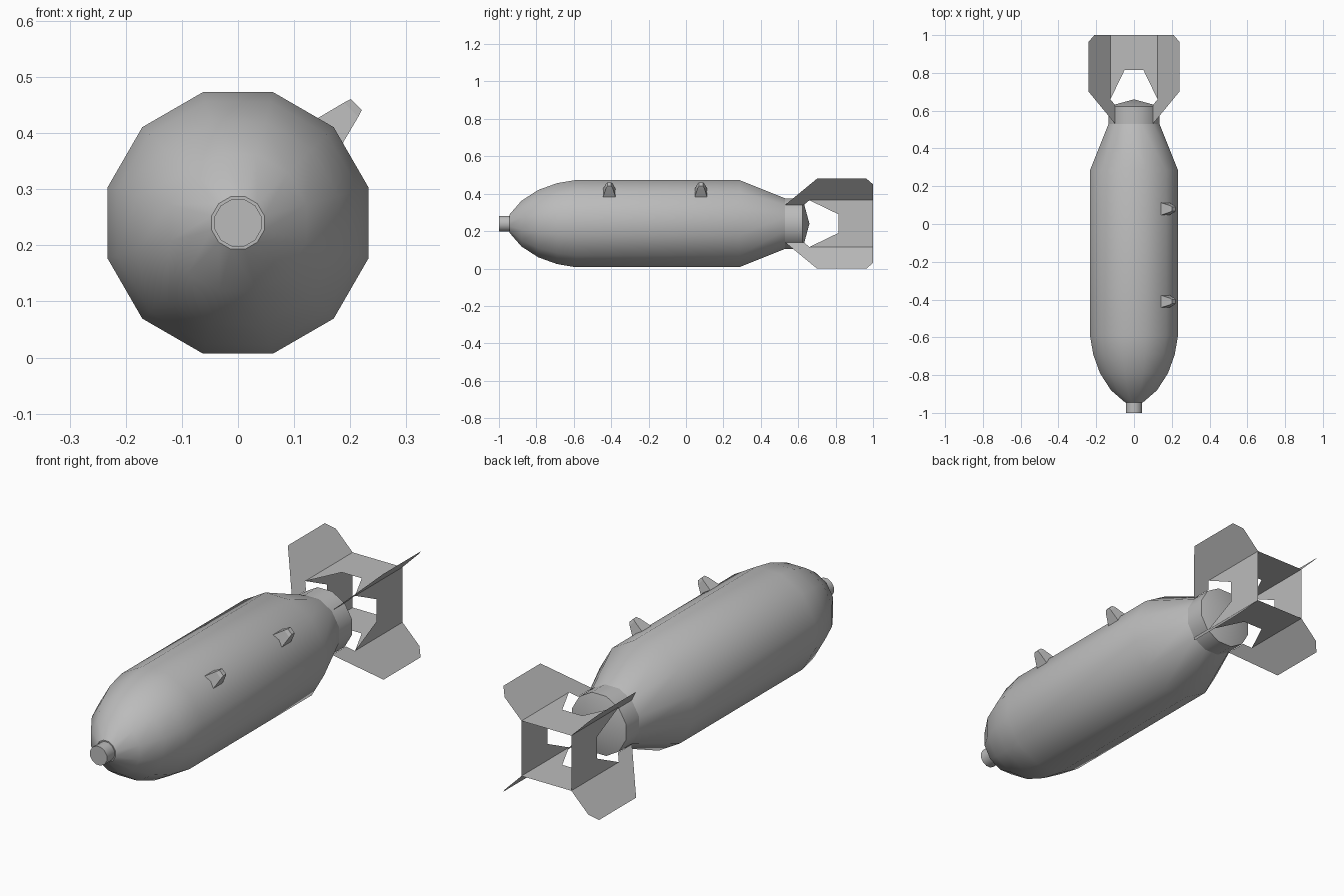
import bpy, bmesh, math
from mathutils import Matrix, Vector

if "Cube" in bpy.data.objects:
    bpy.data.objects.remove(bpy.data.objects["Cube"], do_unlink=True)

AXIS_Z = 0.24          # height of the long axis
SIDES = 12

grey = bpy.data.materials.new("plain_grey")
grey.use_nodes = True
grey.diffuse_color = (0.5, 0.5, 0.5, 1)
grey.node_tree.nodes["Principled BSDF"].inputs["Base Color"].default_value = (0.5, 0.5, 0.5, 1)


def finish(name, bm, smooth=False, solid=True):
    if solid:
        bmesh.ops.recalc_face_normals(bm, faces=bm.faces)
    mesh = bpy.data.meshes.new(name)
    bm.to_mesh(mesh)
    bm.free()
    mesh.materials.append(grey)
    obj = bpy.data.objects.new(name, mesh)
    obj.location.z = AXIS_Z
    bpy.context.collection.objects.link(obj)
    if smooth:
        bpy.ops.object.select_all(action='DESELECT')
        obj.select_set(True)
        bpy.context.view_layer.objects.active = obj
        bpy.ops.object.shade_smooth_by_angle(angle=math.radians(40))
    return obj


def skin(bm, rings, cap_start=True, cap_end=True):
    """Join equal-sized rings of points into a closed skin."""
    loops = [[bm.verts.new(p) for p in ring] for ring in rings]
    n = len(loops[0])
    for a, b in zip(loops, loops[1:]):
        for i in range(n):
            bm.faces.new((a[i], a[(i + 1) % n], b[(i + 1) % n], b[i]))
    if cap_start:
        bm.faces.new(loops[0])
    if cap_end:
        bm.faces.new(loops[-1])
    return loops


def lathe(name, profile, tip=None):
    """Twelve-sided turned part along y; profile holds (y, half width across flats)."""
    bm = bmesh.new()
    rings = []
    for y, flat in profile:
        r = flat / math.cos(math.pi / SIDES)
        angles = [math.radians(15 + 30 * k) for k in range(SIDES)]
        rings.append([(r * math.cos(a), y, r * math.sin(a)) for a in angles])
    loops = skin(bm, rings, cap_end=tip is None)
    if tip is not None:
        apex = bm.verts.new((0, tip, 0))
        for i in range(SIDES):
            bm.faces.new((loops[-1][i], loops[-1][(i + 1) % SIDES], apex))
    return finish(name, bm, smooth=True)


# Body, nose fuse and tail collar
lathe("body", [(-0.945, 0.047), (-0.88, 0.122), (-0.79, 0.18), (-0.69, 0.216),
               (-0.59, 0.233), (0.285, 0.233), (0.53, 0.135)])
lathe("nose_fuse", [(-1.0, 0.042), (-0.94, 0.042)])
lathe("tail_collar", [(0.528, 0.135), (0.623, 0.135)], tip=0.66)

# Hanging lugs on the upper left edge of the body
LUG = [(0.215, 0.036, 0.038), (0.285, 0.018, 0.018), (0.298, 0.014, 0.010)]
for name, y in (("front_lug", -0.41), ("rear_lug", 0.08)):
    bm = bmesh.new()
    skin(bm, [[(t * sx, y + w * sy, r) for sx, sy in ((-1, -1), (1, -1), (1, 1), (-1, 1))]
              for r, t, w in LUG])
    bm.transform(Matrix.Rotation(math.radians(45), 4, 'Y'))
    finish(name, bm)

# Thin tail sheets: four notched box plates and four diagonal fins
B = 0.125
PLATE = [(-B, 0.66), (-0.05, 0.815), (0.05, 0.815), (B, 0.66), (B, 1.0), (-B, 1.0)]
FIN = [(0.10, 0.53), (0.24, 0.70), (0.24, 0.965), (0.21, 1.0),
       (B, 1.0), (B, 0.66), (0.10, 0.63)]
for k, side in enumerate(("top", "left", "bottom", "right")):
    turn = Matrix.Rotation(k * math.pi / 2, 4, 'Y')
    bm = bmesh.new()
    bm.faces.new([bm.verts.new(turn @ Vector((u, y, B))) for u, y in PLATE])
    finish(side + "_tail_plate", bm, solid=False)
    bm = bmesh.new()
    bm.faces.new([bm.verts.new(turn @ Vector((d, y, d))) for d, y in FIN])
    finish("tail_fin_%d" % (k + 1), bm, solid=False)
